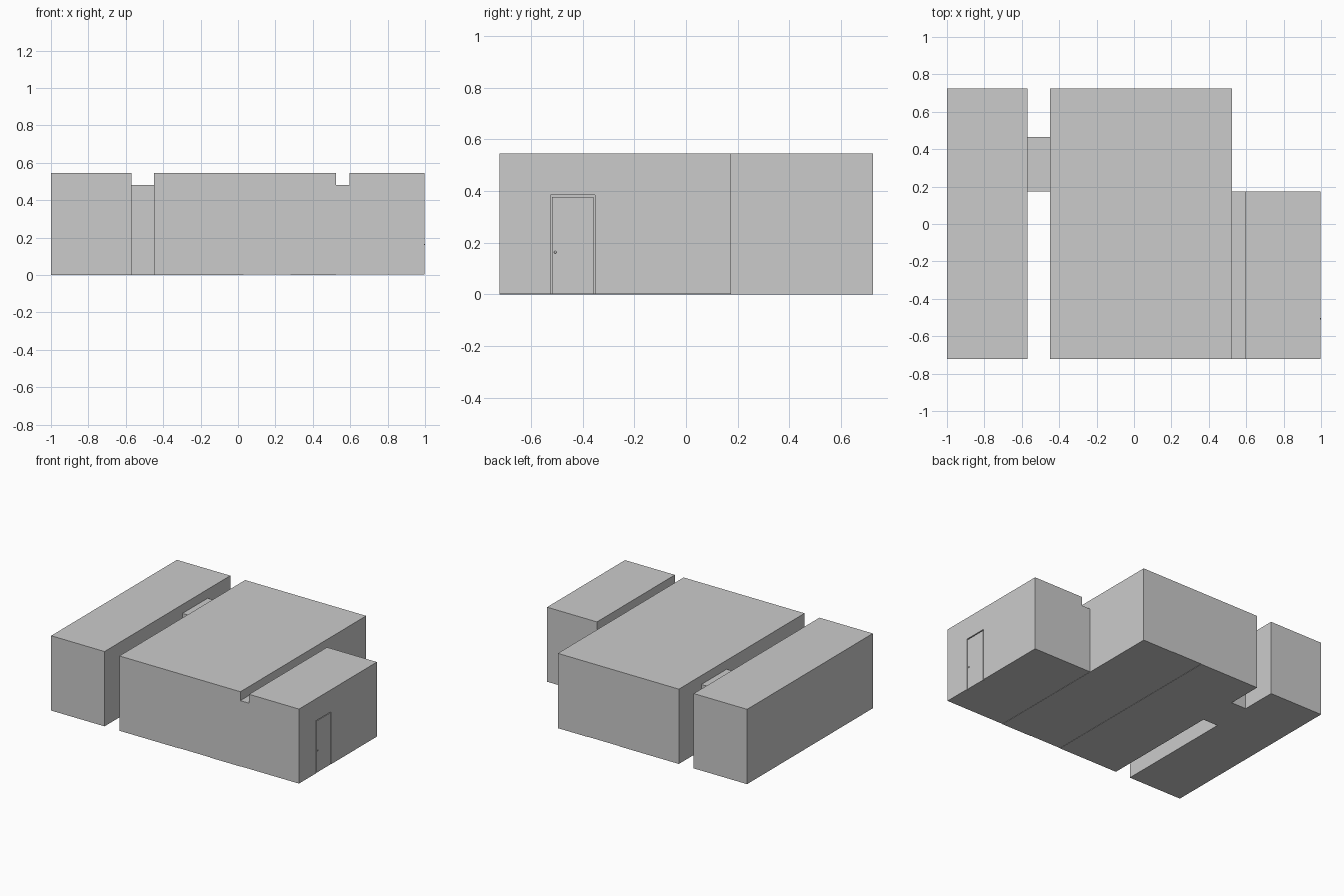
import bpy, bmesh
from mathutils import Matrix, Vector

if "Cube" in bpy.data.objects:
    bpy.data.objects.remove(bpy.data.objects["Cube"])

WALL_X = 0.997          # outer face of the right wing
ROOF, LINK_ROOF = 0.545, 0.48
FRONT, BACK, STEP = -0.722, 0.725, 0.175


def finish(name, bm):
    mesh = bpy.data.meshes.new(name)
    bm.to_mesh(mesh)
    bm.free()
    obj = bpy.data.objects.new(name, mesh)
    bpy.context.collection.objects.link(obj)
    return obj


def box(name, lo, hi):
    lo, hi = Vector(lo), Vector(hi)
    bm = bmesh.new()
    bmesh.ops.create_cube(bm, size=1, matrix=Matrix.Translation((lo + hi) / 2)
                          @ Matrix.Diagonal((*(hi - lo), 1)))
    return finish(name, bm)


def merged_blocks(name, blocks):
    """One watertight skin around touching boxes (no inner walls)."""
    cuts = [sorted({v for b in blocks for v in (b[0][a], b[1][a])}) for a in range(3)]

    def solid(cell):
        if any(c < 0 or c >= len(cuts[a]) - 1 for a, c in enumerate(cell)):
            return False
        mid = [(cuts[a][c] + cuts[a][c + 1]) / 2 for a, c in enumerate(cell)]
        return any(all(b[0][a] < mid[a] < b[1][a] for a in range(3)) for b in blocks)

    bm = bmesh.new()
    for i in range(len(cuts[0]) - 1):
        for j in range(len(cuts[1]) - 1):
            for k in range(len(cuts[2]) - 1):
                cell = (i, j, k)
                if not solid(cell):
                    continue
                for a in range(3):
                    for side in (0, 1):
                        near = list(cell)
                        near[a] += 2 * side - 1
                        if solid(near):
                            continue
                        b, c = (a + 1) % 3, (a + 2) % 3
                        quad = []
                        for u, v in ((0, 0), (1, 0), (1, 1), (0, 1)):
                            p = [0, 0, 0]
                            p[a] = cuts[a][cell[a] + side]
                            p[b] = cuts[b][cell[b] + u]
                            p[c] = cuts[c][cell[c] + v]
                            quad.append(bm.verts.new(p))
                        bm.faces.new(quad if side else quad[::-1])
    bmesh.ops.remove_doubles(bm, verts=bm.verts, dist=1e-5)
    bmesh.ops.dissolve_limit(bm, angle_limit=0.01, verts=bm.verts, edges=bm.edges)
    return finish(name, bm)


# Building: left wing, main hall (floor strips at slightly stepped levels), right wing, two low links
LIFT = 0.002
shell = merged_blocks("building_shell", [
    ((-1.0, FRONT, 0), (-0.57, BACK, ROOF)),
    ((-0.57, STEP, 0), (-0.45, 0.465, LINK_ROOF)),
    ((-0.45, FRONT, 0), (0.03, BACK, ROOF)),
    ((0.03, FRONT, LIFT), (0.28, BACK, ROOF)),
    ((0.28, FRONT, 0), (0.525, BACK, ROOF)),
    ((0.525, FRONT, LIFT), (0.595, STEP, LINK_ROOF)),
    ((0.595, FRONT, LIFT), (WALL_X, STEP, ROOF)),
])

# Shallow door opening in the right wing
D0, D1, DOOR_TOP, GAP = -0.525, -0.353, 0.384, 0.006
cutter = box("door_opening_cutter", (WALL_X - 0.01, D0, -0.05), (1.05, D1, DOOR_TOP))
cutter.hide_render = True
cutter.hide_set(True)
cutter.display_type = 'WIRE'
cut = shell.modifiers.new("door_opening", 'BOOLEAN')
cut.operation = 'DIFFERENCE'
cut.solver = 'EXACT'
cut.object = cutter

# Door leaf with a gap around it
box("door", (WALL_X - 0.01, D0 + GAP, LIFT), (WALL_X - 0.002, D1 - GAP, DOOR_TOP - GAP))

# Door knob
bm = bmesh.new()
bmesh.ops.create_uvsphere(bm, u_segments=12, v_segments=8, radius=0.005,
                          matrix=Matrix.Translation((0.995, -0.506, 0.163)))
for f in bm.faces:
    f.smooth = True
finish("door_knob", bm)
